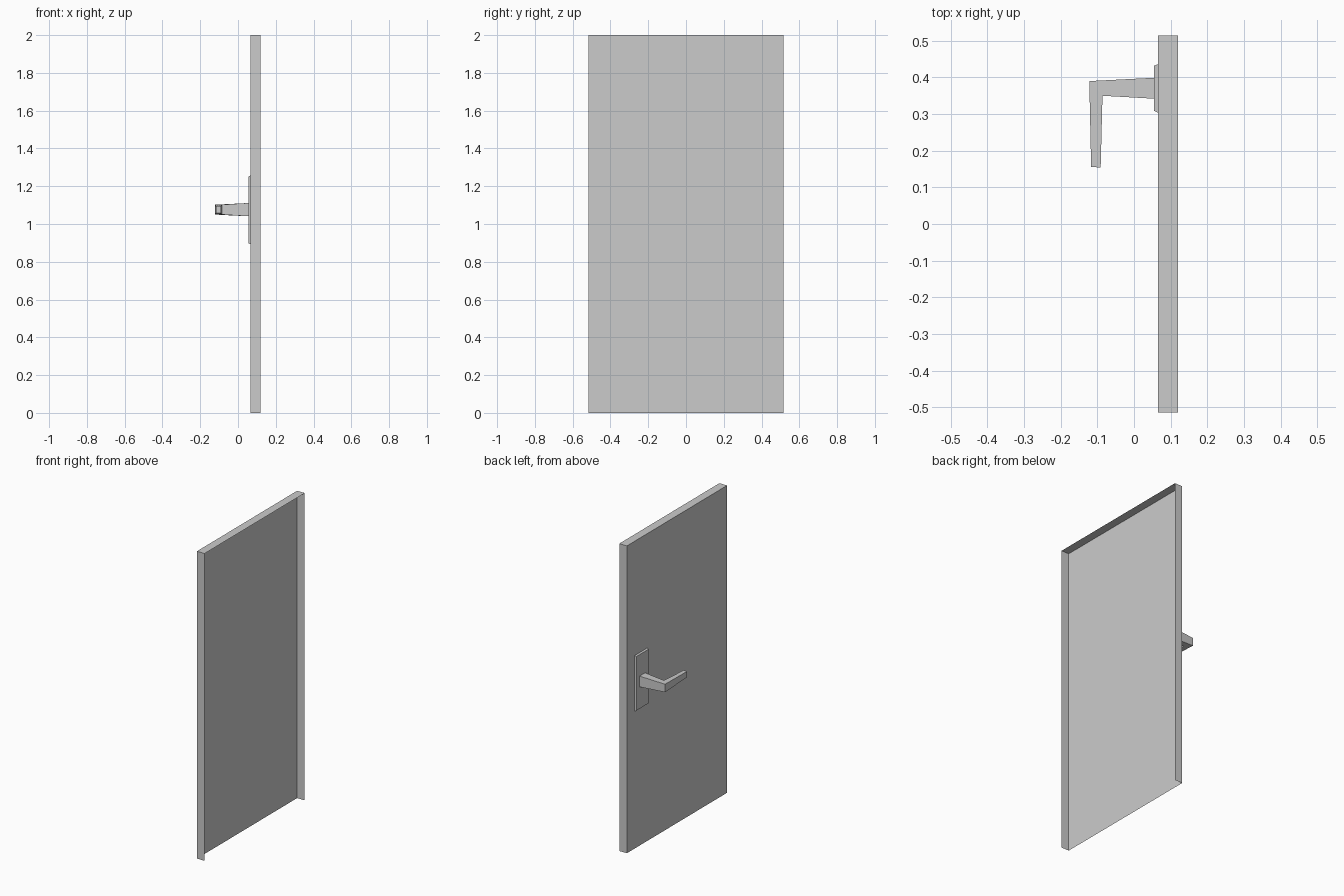
import bpy

if "Cube" in bpy.data.objects:
    bpy.data.objects.remove(bpy.data.objects["Cube"])

def loft(name, rings, cap_start=False, cap_end=True):
    """Skin a chain of four-sided rings into one mesh."""
    verts = [p for ring in rings for p in ring]
    faces = []
    for r in range(len(rings) - 1):
        a, b = r * 4, r * 4 + 4
        for i in range(4):
            j = (i + 1) % 4
            faces.append((a + i, a + j, b + j, b + i))
    if cap_start:
        faces.append((3, 2, 1, 0))
    if cap_end:
        n = len(verts)
        faces.append((n - 4, n - 3, n - 2, n - 1))
    mesh = bpy.data.meshes.new(name)
    mesh.from_pydata(verts, [], faces)
    obj = bpy.data.objects.new(name, mesh)
    bpy.context.collection.objects.link(obj)
    return obj

def x_ring(x, y0, y1, z0, z1):
    """Rectangle facing -x."""
    return [(x, y0, z0), (x, y0, z1), (x, y1, z1), (x, y1, z0)]

def bar_ring(p, q, z, h):
    """Upright rectangle spanning two plan points, half height h."""
    return [(*p, z - h), (*p, z + h), (*q, z + h), (*q, z - h)]

# Door leaf: shell open at the back (+x) and along the bottom
X0, X1, W, H = 0.065, 0.12, 0.515, 2.0
door = bpy.data.meshes.new("door_leaf")
door.from_pydata(
    x_ring(X1, -W, W, 0, H) + x_ring(X0, -W, W, 0, H), [],
    [(4, 5, 6, 7), (0, 1, 5, 4), (1, 2, 6, 5), (2, 3, 7, 6)])
bpy.context.collection.objects.link(bpy.data.objects.new("door_leaf", door))

# Backplate with a slight taper
loft("handle_backplate", [x_ring(0.065, 0.304, 0.436, 0.894, 1.256),
                          x_ring(0.055, 0.309, 0.432, 0.899, 1.251)])

# Lever: tapered neck, mitred elbow, tapered grip
zc = 1.076
loft("lever_handle", [bar_ring((0.055, 0.342), (0.055, 0.399), zc, 0.035),
                      bar_ring((-0.086, 0.35), (-0.122, 0.39), zc, 0.026),
                      bar_ring((-0.091, 0.154), (-0.117, 0.156), zc, 0.019)])
